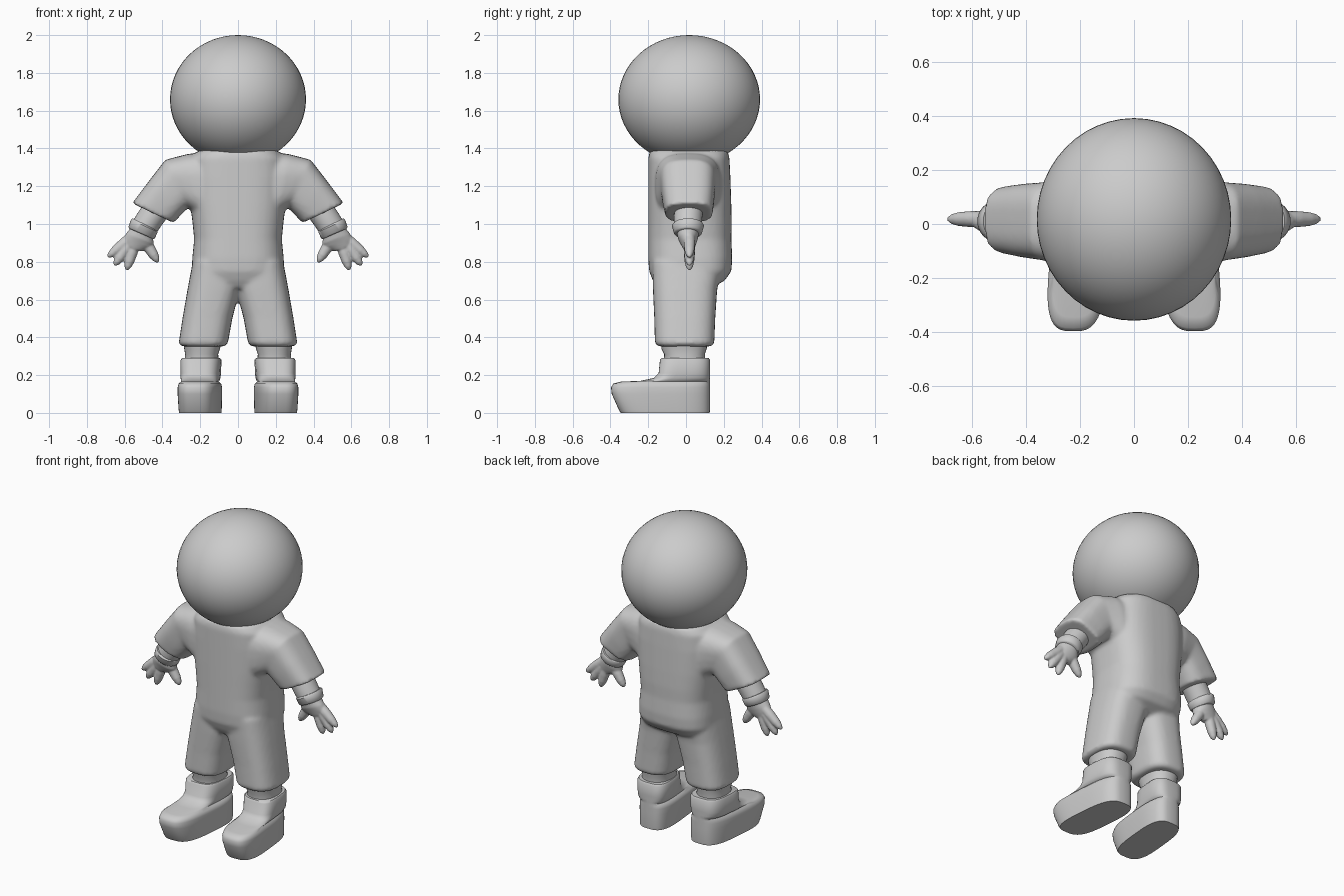
import bpy, bmesh, math
from mathutils import Vector

grey = bpy.data.materials.new("light grey")
grey.diffuse_color = (0.6, 0.6, 0.6, 1)


def loft(bm, sections, power=2.0, n=32, lean=0.0, flip=1):
    """Each section: ends (ax, az) and (bx, bz) of its width, then y0, y1 of its depth."""
    rings = []
    for ax, az, bx, bz, y0, y1 in sections:
        ring = []
        for i in range(n):
            t = 2 * math.pi * i / n
            c, s = math.cos(t), math.sin(t)
            u = math.copysign(abs(c) ** (2 / power), c)
            v = math.copysign(abs(s) ** (2 / power), s)
            y = (y0 + y1) / 2 + v * (y1 - y0) / 2
            x = (ax + bx) / 2 + u * (bx - ax) / 2 - lean * y
            z = (az + bz) / 2 + u * (bz - az) / 2
            ring.append(bm.verts.new((flip * x, y, z)))
        rings.append(ring)
    faces = [bm.faces.new(rings[0]), bm.faces.new(rings[-1])]
    for a, b in zip(rings, rings[1:]):
        for i in range(n):
            j = (i + 1) % n
            faces.append(bm.faces.new((a[i], a[j], b[j], b[i])))
    bmesh.ops.recalc_face_normals(bm, faces=faces)


def finish(name, bm, voxel=0, smooth=0, mirror=False, angle=40):
    me = bpy.data.meshes.new(name)
    bm.to_mesh(me)
    bm.free()
    me.materials.append(grey)
    ob = bpy.data.objects.new(name, me)
    bpy.context.collection.objects.link(ob)
    bpy.ops.object.select_all(action='DESELECT')
    ob.select_set(True)
    bpy.context.view_layer.objects.active = ob
    bpy.ops.object.shade_smooth_by_angle(angle=math.radians(angle))
    if voxel:  # fuse overlapping pieces into one soft skin
        m = ob.modifiers.new("fuse", 'REMESH')
        m.mode, m.voxel_size, m.use_smooth_shade = 'VOXEL', voxel, True
        m = ob.modifiers.new("soften", 'SMOOTH')
        m.factor, m.iterations = 0.5, smooth
    if mirror:
        m = ob.modifiers.new("other side", 'MIRROR')
        m.use_mirror_merge = False
    return ob


# Head
bm = bmesh.new()
bmesh.ops.create_uvsphere(bm, u_segments=48, v_segments=32, radius=1)
for v in bm.verts:
    v.co = (v.co.x * 0.36, v.co.y * 0.375 + 0.017, v.co.z * 0.34 + 1.66)
finish("head", bm)

# Suit: torso, sleeves and trouser legs fused together
bm = bmesh.new()
torso = [(0.66, 0.17, -0.15, 0.13), (0.70, 0.235, -0.175, 0.205),
         (0.75, 0.245, -0.195, 0.24), (0.82, 0.242, -0.2, 0.245),
         (0.92, 0.232, -0.2, 0.24), (1.0, 0.24, -0.2, 0.242),
         (1.1, 0.252, -0.2, 0.24), (1.25, 0.26, -0.2, 0.235),
         (1.35, 0.25, -0.2, 0.23), (1.39, 0.21, -0.19, 0.22)]
loft(bm, [(-r, z, r, z, y0, y1) for z, r, y0, y1 in torso], power=2.8, n=48)
for side in (1, -1):
    loft(bm, [(0.1, 1.0, 0.14, 1.385, -0.17, 0.19),
              (0.2, 1.04, 0.27, 1.37, -0.16, 0.18),
              (0.265, 1.085, 0.385, 1.34, -0.135, 0.155),
              (0.305, 1.045, 0.47, 1.23, -0.125, 0.15),
              (0.34, 1.005, 0.56, 1.11, -0.11, 0.14)], power=3, flip=side)
    loft(bm, [(0.07, 0.352, 0.30, 0.352, -0.15, 0.135),
              (0.053, 0.37, 0.314, 0.37, -0.165, 0.15),
              (0.03, 0.5, 0.294, 0.5, -0.168, 0.155),
              (-0.01, 0.65, 0.268, 0.65, -0.175, 0.165),
              (-0.02, 0.8, 0.24, 0.8, -0.18, 0.19)], power=2.8, flip=side)
finish("suit", bm, voxel=0.012, smooth=5)

# Forearm with a wrist band
bm = bmesh.new()
loft(bm, [(0.37, 1.04, 0.49, 1.12, -0.06, 0.09),
          (0.41, 0.985, 0.53, 1.06, -0.065, 0.085),
          (0.44, 0.94, 0.56, 1.01, -0.06, 0.08)])
loft(bm, [(0.428, 0.965, 0.558, 1.03, -0.068, 0.09),
          (0.425, 0.958, 0.567, 1.022, -0.075, 0.095),
          (0.44, 0.925, 0.58, 0.985, -0.065, 0.085),
          (0.447, 0.92, 0.575, 0.975, -0.058, 0.078)])
finish("forearm", bm, mirror=True, angle=50)

# Hand with three fingers and a thumb
bm = bmesh.new()
loft(bm, [(0.45, 0.935, 0.56, 0.99, -0.05, 0.07),
          (0.447, 0.895, 0.592, 0.95, -0.042, 0.062),
          (0.46, 0.875, 0.605, 0.925, -0.03, 0.055),
          (0.51, 0.855, 0.605, 0.89, -0.015, 0.045)])
for base, tip in (((0.57, 0.925), (0.69, 0.825)), ((0.575, 0.895), (0.655, 0.78)),
                  ((0.55, 0.885), (0.59, 0.755)), ((0.49, 0.905), (0.422, 0.797))):
    b, t = Vector(base), Vector(tip)
    across = Vector((-(t - b).y, (t - b).x)).normalized()
    parts = []
    for f, r in ((0, 0.03), (0.3, 0.03), (0.65, 0.026), (0.85, 0.019), (0.96, 0.01), (1, 0.004)):
        p, q = b.lerp(t, f) - across * r, b.lerp(t, f) + across * r
        parts.append((p.x, p.y, q.x, q.y, 0.018 - r, 0.018 + r))
    loft(bm, parts, n=16)
finish("hand", bm, voxel=0.006, smooth=2, mirror=True)

# Ankle
bm = bmesh.new()
loft(bm, [(0.10, 0.26, 0.285, 0.26, -0.12, 0.105),
          (0.105, 0.31, 0.28, 0.31, -0.115, 0.10),
          (0.095, 0.34, 0.285, 0.34, -0.13, 0.11),
          (0.09, 0.37, 0.29, 0.37, -0.13, 0.11)], power=2.3)
finish("ankle", bm, mirror=True)

# Boot: long sole and toe, stepping back into the shaft
bm = bmesh.new()
loft(bm, [(0.085, 0, 0.295, 0, -0.345, 0.125),
          (0.083, 0.015, 0.297, 0.015, -0.355, 0.127),
          (0.08, 0.1, 0.3, 0.1, -0.393, 0.127),
          (0.08, 0.135, 0.3, 0.135, -0.397, 0.127),
          (0.085, 0.155, 0.295, 0.155, -0.385, 0.127),
          (0.1, 0.165, 0.285, 0.165, -0.345, 0.127),
          (0.098, 0.17, 0.292, 0.17, -0.24, 0.127),
          (0.095, 0.185, 0.298, 0.185, -0.17, 0.127),
          (0.092, 0.21, 0.3, 0.21, -0.145, 0.127),
          (0.09, 0.28, 0.3, 0.28, -0.138, 0.127),
          (0.097, 0.29, 0.293, 0.29, -0.13, 0.12)], power=3.2, n=48, lean=0.09)
finish("boot", bm, mirror=True, angle=50)
